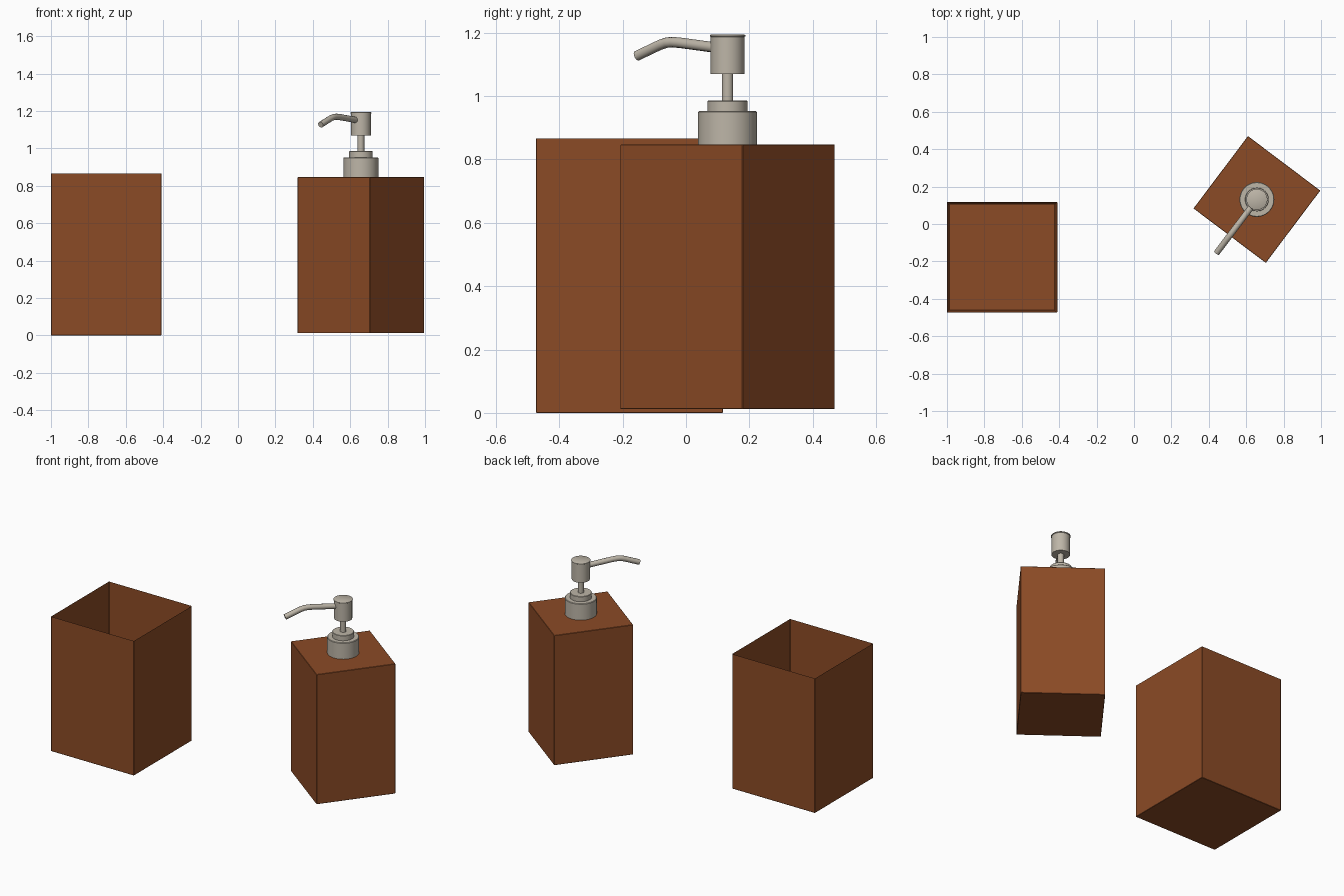
import bpy, bmesh, math
from mathutils import Matrix, Vector

if "Cube" in bpy.data.objects:
    bpy.data.objects.remove(bpy.data.objects["Cube"])


def material(name, rgb):
    m = bpy.data.materials.new(name)
    m.diffuse_color = (*rgb, 1)
    m.use_nodes = True
    m.node_tree.nodes["Principled BSDF"].inputs["Base Color"].default_value = m.diffuse_color
    return m


BROWN = material("brown_leather", (0.26, 0.07, 0.019))
METAL = material("brushed_nickel", (0.51, 0.465, 0.39))
CENTRE = Vector((0.657, 0.131, 0))      # axis of the soap dispenser
TURN = math.radians(-37)


def add_mesh(name, bm, mat, smooth=False):
    bmesh.ops.recalc_face_normals(bm, faces=bm.faces)
    me = bpy.data.meshes.new(name)
    bm.to_mesh(me)
    bm.free()
    me.materials.append(mat)
    ob = bpy.data.objects.new(name, me)
    bpy.context.collection.objects.link(ob)
    if smooth:
        smooth_shade(ob)
    return ob


def smooth_shade(ob):
    bpy.ops.object.select_all(action='DESELECT')
    ob.select_set(True)
    bpy.context.view_layer.objects.active = ob
    bpy.ops.object.shade_smooth_by_angle(angle=math.radians(35))


def box(side, z0, z1):
    bm = bmesh.new()
    bmesh.ops.create_cube(bm, size=1)
    bmesh.ops.scale(bm, vec=(side, side, z1 - z0), verts=bm.verts)
    bmesh.ops.translate(bm, vec=(0, 0, (z0 + z1) / 2), verts=bm.verts)
    return bm


def soften(ob, width):
    b = ob.modifiers.new("soft_edges", 'BEVEL')
    b.width = width
    b.segments = 1


def lathe(name, profile, steps=48):
    """Spin a (radius, z) profile around the dispenser axis."""
    bm = bmesh.new()
    vs = [bm.verts.new((r, 0, z)) for r, z in profile]
    es = [bm.edges.new(p) for p in zip(vs, vs[1:])]
    bmesh.ops.spin(bm, geom=vs + es, cent=(0, 0, 0), axis=(0, 0, 1),
                   angle=2 * math.pi, steps=steps, use_duplicate=False)
    bmesh.ops.remove_doubles(bm, verts=bm.verts, dist=1e-5)
    ob = add_mesh(name, bm, METAL, True)
    ob.location = CENTRE
    return ob


# Open square tumbler: top face inset to a rim, then pushed down
bm = box(0.59, 0, 0.868)
top = max(bm.faces, key=lambda f: f.calc_center_median().z)
bmesh.ops.inset_region(bm, faces=[top], thickness=0.017)
bmesh.ops.translate(bm, vec=(0, 0, -0.848), verts=top.verts)
tumbler = add_mesh("tumbler", bm, BROWN)
tumbler.location = (-0.705, -0.178, 0)
soften(tumbler, 0.002)

# Dispenser body
body = add_mesh("dispenser_body", box(0.484, 0.012, 0.847), BROWN)
body.location = CENTRE
body.rotation_euler.z = TURN
soften(body, 0.002)

# Pump: collar, neck ring, stem and head
lathe("pump_collar", [(0, 0.84), (0.093, 0.84), (0.093, 0.949),
                      (0.09, 0.952), (0, 0.952)])
lathe("pump_neck_ring", [(0, 0.945), (0.063, 0.945), (0.063, 0.983),
                         (0.061, 0.985), (0, 0.985)])
lathe("pump_stem", [(0, 0.98), (0.018, 0.98), (0.018, 1.08), (0, 1.08)], 24)
lathe("pump_head", [(0, 1.069), (0.053, 1.069), (0.053, 1.186),
                    (0.056, 1.188), (0.056, 1.192), (0.053, 1.194), (0, 1.194)])

# Bent spout: tube swept along a short path
path = [(0.03, 1.150), (0.07, 1.155), (0.19, 1.168), (0.215, 1.1695),
        (0.24, 1.1685), (0.265, 1.162), (0.357, 1.127)]
cu = bpy.data.curves.new("spout", 'CURVE')
cu.dimensions = '3D'
cu.bevel_depth = 0.0165
cu.bevel_resolution = 4
cu.use_fill_caps = True
sp = cu.splines.new('POLY')
sp.points.add(len(path) - 1)
for p, (d, z) in zip(sp.points, path):
    p.co = (0, -d, z, 1)
cu.materials.append(METAL)
spout = bpy.data.objects.new("spout", cu)
bpy.context.collection.objects.link(spout)
spout.location = CENTRE
spout.rotation_euler.z = TURN
bpy.ops.object.select_all(action='DESELECT')
spout.select_set(True)
bpy.context.view_layer.objects.active = spout
bpy.ops.object.convert(target='MESH')
smooth_shade(bpy.context.view_layer.objects.active)
